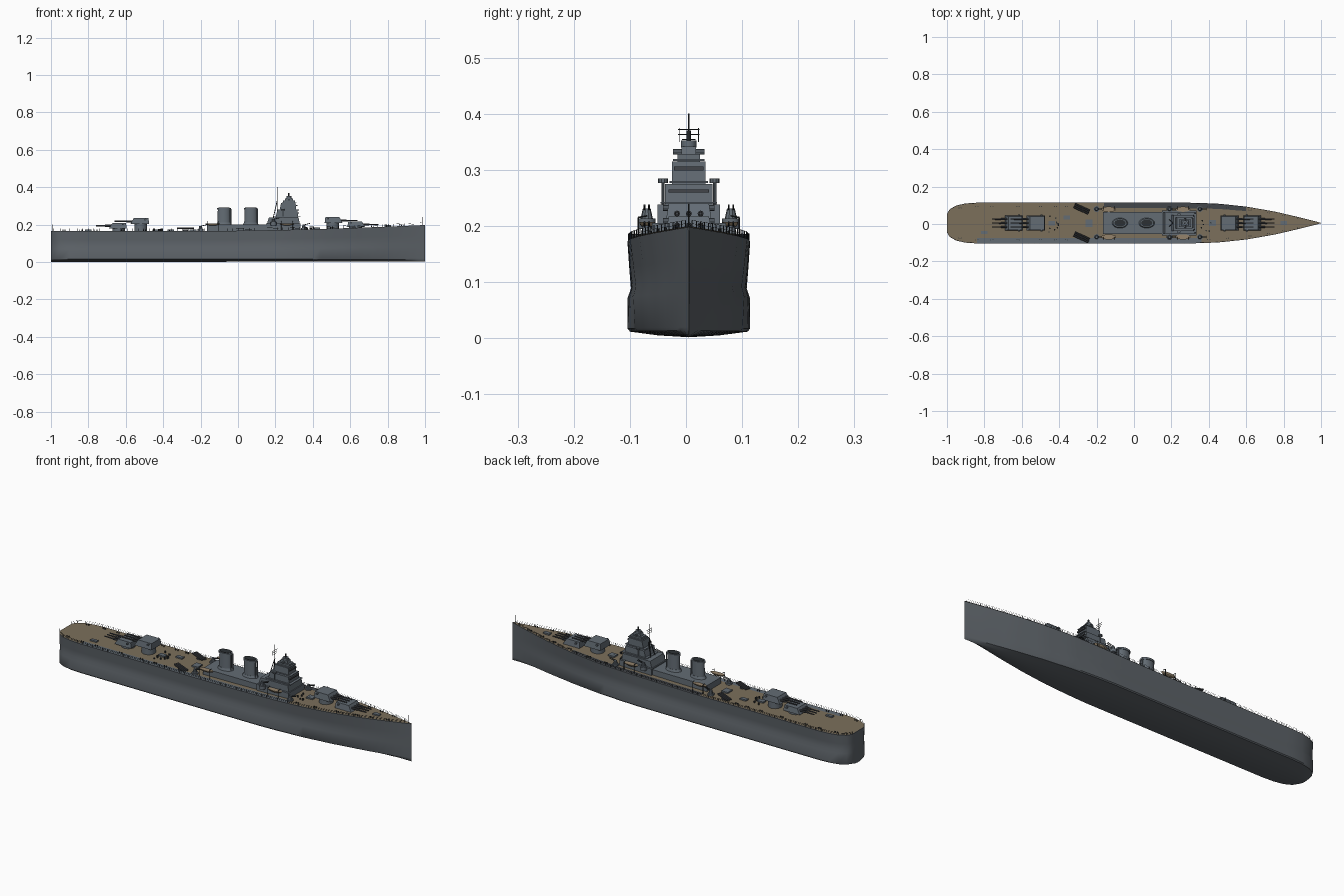
import bpy, bmesh, math, random
from mathutils import Matrix, Vector

if "Cube" in bpy.data.objects:
    bpy.data.objects.remove(bpy.data.objects["Cube"])
random.seed(4)
CY = 0.005  # ship's centreline


def material(name, rgb):
    m = bpy.data.materials.new(name)
    m.use_nodes = True
    m.diffuse_color = (*rgb, 1)
    m.node_tree.nodes["Principled BSDF"].inputs["Base Color"].default_value = (*rgb, 1)
    return m


HULL = material("hull grey", (0.11, 0.125, 0.14))
STEEL = material("upperworks grey", (0.125, 0.15, 0.175))
WOOD = material("deck wood", (0.2, 0.16, 0.105))
DARK = material("dark fittings", (0.025, 0.03, 0.034))
SHADE = material("dark deck grey", (0.055, 0.06, 0.068))
BOAT = material("boat tan", (0.3, 0.23, 0.15))


def finish(name, bm, mats, smooth=False):
    bmesh.ops.recalc_face_normals(bm, faces=bm.faces)
    me = bpy.data.meshes.new(name)
    bm.to_mesh(me)
    bm.free()
    for m in mats:
        me.materials.append(m)
    ob = bpy.data.objects.new(name, me)
    bpy.context.collection.objects.link(ob)
    if smooth:
        bpy.ops.object.select_all(action='DESELECT')
        ob.select_set(True)
        bpy.context.view_layer.objects.active = ob
        bpy.ops.object.shade_smooth_by_angle(angle=math.radians(35))
    return ob


def box(bm, x0, x1, y, hw, z0, z1, front=0, back=0, side=0):
    """Block whose top is drawn in by front, back and side."""
    lo = [(x0, -hw), (x1, -hw), (x1, hw), (x0, hw)]
    hi = [(x0 + back, side - hw), (x1 - front, side - hw),
          (x1 - front, hw - side), (x0 + back, hw - side)]
    a = [bm.verts.new((px, CY + y + py, z0)) for px, py in lo]
    b = [bm.verts.new((px, CY + y + py, z1)) for px, py in hi]
    bm.faces.new(a)
    bm.faces.new(b)
    for i in range(4):
        j = (i + 1) % 4
        bm.faces.new((a[i], a[j], b[j], b[i]))


def rod(bm, p, q, r, r2=None, seg=8, sy=1):
    p, q = Vector(p), Vector(q)
    d = q - p
    rot = d.to_track_quat('Z', 'Y').to_matrix().to_4x4()
    mid = (p + q) / 2 + Vector((0, CY, 0))
    bmesh.ops.create_cone(bm, cap_ends=True, segments=seg, radius1=r, radius2=r if r2 is None else r2,
                          depth=d.length, matrix=Matrix.Translation(mid) @ Matrix.Diagonal((1, sy, 1, 1)) @ rot)


# Hull lines
PLAN = [(-1, .05), (-.985, .074), (-.95, .094), (-.9, .105), (-.84, .109), (.3, .109), (.45, .104),
        (.6, .088), (.75, .062), (.9, .027), (1, .001)]


def half(x):
    for (xa, wa), (xb, wb) in zip(PLAN, PLAN[1:]):
        if x <= xb:
            return wa + (wb - wa) * (x - xa) / (xb - xa)
    return PLAN[-1][1]


def sheer(x):
    return 0.166 + 0.032 * max(0, (x + .2) / 1.2) ** 1.7


stations = [p[0] for p in PLAN[:5]] + [-.84 + 1.84 * i / 46 for i in range(1, 47)]
SECTION = [(1, 1), (.97, .72), (.945, .52), (1, .42), (1, .1), (.96, .07), (.5, .03), (0, .01)]

bm = bmesh.new()
rows = []
for x in stations:
    t = max(0, (x - .2) / .8)
    pts = []
    for f, h in SECTION:
        w = half(x) * f * (1 - .3 * t * (1 - h))
        pts.append((w, h * sheer(x)))
    ring = pts + [(-w, z) for w, z in reversed(pts[:-1])]
    rows.append([bm.verts.new((x, CY + w, z)) for w, z in ring])
for a, b in zip(rows, rows[1:]):
    for i in range(len(a) - 1):
        bm.faces.new((a[i], a[i + 1], b[i + 1], b[i]))
    bm.faces.new((a[-1], a[0], b[0], b[-1]))
bm.faces.new(rows[0])
bm.faces.new(rows[-1])
finish("hull", bm, [HULL], True)

# Wooden deck with grey waterways amidships
bm = bmesh.new()
rows = [[bm.verts.new((x, CY + f * half(x) * .985, sheer(x) + .002)) for f in (-1, -.74, .74, 1)]
        for x in stations]
for x, a, b in zip(stations, rows, rows[1:]):
    for i in range(3):
        f = bm.faces.new((a[i], b[i], b[i + 1], a[i + 1]))
        if i == 0 and -.86 < x < .34:
            f.material_index = 1
        if i == 2 and -.16 < x < .6:
            f.material_index = 2
finish("deck", bm, [WOOD, STEEL, SHADE])

# Railing round the deck edge
bm = bmesh.new()
for s in (-1, 1):
    xs = [-1, -.985, -.95, -.9] + [-.86 + .0297 * i for i in range(63)]
    path = [(x, s * half(x) * .985, sheer(x)) for x in xs]
    for p in path:
        rod(bm, p, (p[0], p[1], p[2] + .013), .0009, seg=4)
    for h in (.007, .013):
        for p, q in zip(path, path[1:]):
            rod(bm, (p[0], p[1], p[2] + h), (q[0], q[1], q[2] + h), .0004, seg=3)
rod(bm, (.985, 0, .195), (.985, 0, .24), .001, seg=5)
rod(bm, (-.99, 0, .165), (-.99, 0, .2), .001, seg=5)
finish("railing", bm, [DARK])

# Deckhouse and bridge tower
bm = bmesh.new()
box(bm, -.165, .17, 0, .058, .16, .2)
box(bm, .15, .335, 0, .066, .16, .205)
box(bm, .155, .33, 0, .056, .205, .238, .006, .01)
box(bm, .2, .322, 0, .042, .238, .275, .004, .01)
box(bm, .222, .312, 0, .03, .275, .315, .004, .008)
box(bm, .24, .305, 0, .02, .315, .328)
box(bm, .25, .295, 0, .013, .328, .342, .004, .004)
finish("deckhouse_and_bridge", bm, [STEEL])

# Bridge platforms, windows and rangefinder
bm = bmesh.new()
for x0, x1, hw, z in ((.19, .335, .05, .24), (.21, .325, .034, .277), (.235, .313, .028, .316)):
    box(bm, x0, x1, 0, hw, z, z + .003)
finish("bridge_platforms", bm, [STEEL])
bm = bmesh.new()
box(bm, .26, .317, 0, .026, .299, .306)
box(bm, .27, .325, 0, .036, .26, .265)
finish("bridge_windows", bm, [SHADE])
bm = bmesh.new()
rod(bm, (.272, 0, .34), (.272, 0, .352), .014, seg=12)
rod(bm, (.272, -.028, .332), (.272, .028, .332), .005, seg=8)
for s in (-1, 1):
    rod(bm, (.24, s * .046, .238), (.24, s * .046, .277), .003)
    rod(bm, (.24, s * .046, .277), (.24, s * .046, .285), .009, seg=10)
finish("fire_directors", bm, [STEEL], True)

# Tripod mast with yards
bm = bmesh.new()
rod(bm, (.21, 0, .2), (.21, 0, .4), .0025, .001)
for s in (-1, 1):
    rod(bm, (.18, s * .025, .2), (.21, 0, .33), .002)
for z, w in ((.372, .019), (.363, .019), (.354, .012)):
    rod(bm, (.21, -w, z), (.21, w, z), .0011, seg=5)
for s in (-1, 1):
    rod(bm, (.21, s * .017, .35), (.21, s * .017, .375), .0008, seg=4)
rod(bm, (.272, 0, .35), (.272, 0, .37), .004)
finish("mast", bm, [DARK])

# Twin funnels with caps and steam pipes
for n, x in (("aft", -.075), ("forward", .068)):
    bm = bmesh.new()
    rod(bm, (x, 0, .2), (x, 0, .285), .035, .033, 24, .65)
    rod(bm, (x, 0, .2), (x, 0, .212), .042, .036, 24, .65)
    rod(bm, (x, 0, .28), (x, 0, .29), .037, .037, 24, .65)
    for s in (-1, 1):
        rod(bm, (x + .036, s * .008, .2), (x + .036, s * .008, .283), .003)
    finish(n + "_funnel", bm, [STEEL], True)
    bm = bmesh.new()
    rod(bm, (x, 0, .288), (x, 0, .292), .03, .03, 24, .62)
    finish(n + "_funnel_mouth", bm, [DARK])

# Triple main turrets: rear, face, muzzle, underside, roof
for name, rear, face, muzzle, z0, z1 in (
        ("fore_lower", .585, .68, .752, .187, .217), ("fore_upper", .463, .56, .64, .208, .24),
        ("aft_lower", -.595, -.69, -.76, .18, .208), ("aft_upper", -.475, -.575, -.66, .204, .235)):
    d = 1 if face > 0 else -1
    mid = rear * .55 + face * .45
    bm = bmesh.new()
    rod(bm, (mid, 0, .16), (mid, 0, z0), .034, seg=20)
    slope = dict(front=.018, back=.004) if d > 0 else dict(front=.004, back=.018)
    box(bm, min(rear, face), max(rear, face), 0, .041, z0, z1, side=.005, **slope)
    rod(bm, (rear + d * .02, -.046, z1 - .008), (rear + d * .02, .046, z1 - .008), .005)
    finish(name + "_turret", bm, [STEEL], True)
    bm = bmesh.new()
    zb = z0 + .014
    for y in (-.021, 0, .021):
        rod(bm, (face - d * .02, y, zb), (face + d * .02, y, zb), .0055)
        rod(bm, (face, y, zb), (muzzle, y, zb), .0042, .003)
    finish(name + "_barrels", bm, [SHADE], True)

# Ship's boats on cradles
for x in (-.135, .262):
    for s, side in ((-1, "right"), (1, "left")):
        bm = bmesh.new()
        bmesh.ops.create_uvsphere(bm, u_segments=16, v_segments=8, radius=1, matrix=Matrix.Translation(
            (x, CY + s * .074, .207)) @ Matrix.Diagonal((.04, .014, .012, 1)))
        bmesh.ops.bisect_plane(bm, geom=bm.verts[:] + bm.edges[:] + bm.faces[:], clear_outer=True,
                               plane_co=(0, 0, .207), plane_no=(0, 0, 1))
        bmesh.ops.holes_fill(bm, edges=bm.edges)
        finish(("aft_" if x < 0 else "fore_") + side + "_boat", bm, [BOAT], True)

# Davits, gun platforms, anti-aircraft guns
davits, mounts, guns = bmesh.new(), bmesh.new(), bmesh.new()
for s in (-1, 1):
    for x in (-.165, -.105, .232, .292):
        rod(davits, (x, s * .09, .166), (x, s * .09, .215), .0015, seg=5)
        rod(davits, (x, s * .09, .215), (x, s * .074, .218), .0015, seg=5)
    for x, z in ((-.2, .168), (.352, .175), (.19, .205)):
        y = s * .075
        rod(mounts, (x, y, z - .01), (x, y, z + .008), .016, seg=14)
        rod(mounts, (x, y, z + .008), (x, y, z + .026), .011, .007, seg=10)
        for dy in (-.004, .004):
            rod(guns, (x - .006, y + dy, z + .022), (x + .034, y + dy, z + .032), .0018, seg=6)
finish("davits", davits, [DARK])
finish("gun_mounts", mounts, [STEEL], True)
finish("light_guns", guns, [DARK])

# Torpedo tubes, trained at an angle
bm = bmesh.new()
for s in (-1, 1):
    y = s * .076
    rod(bm, (-.28, y, .16), (-.28, y, .174), .015, seg=12)
    for k in (-1, 0, 1):
        a, b = k * .004, k * .009
        rod(bm, (-.32 + a, y + .018 + b, .181), (-.24 + a, y - .018 + b, .181), .0045)
finish("torpedo_tubes", bm, [SHADE], True)

# Deck fittings: bollards, vents, hatches and winches
bm = bmesh.new()
for s in (-1, 1):
    for x in (-.93, -.84, -.76, -.62, -.5, -.42, -.36, .4, .5, .62, .72, .8, .88):
        z, y = sheer(x), s * half(x) * .82
        for dx in (-.006, .006):
            rod(bm, (x + dx, y, z), (x + dx, y, z + .008), .0028, seg=6)
for i in range(16):
    x, y = random.choice((-1, 1)) * random.uniform(.38, .44) - .02, random.uniform(-.06, .06)
    rod(bm, (x, y, sheer(x)), (x, y, sheer(x) + random.uniform(.006, .014)), .004, seg=8)
finish("bollards_and_vents", bm, [DARK])
bm = bmesh.new()
for x, y, w in ((-.44, 0, .012), (-.8, -.05, .008), (-.36, .03, .01), (-.24, 0, .02), (.42, 0, .016), (.8, 0, .01)):
    box(bm, x - .018, x + .018, y, w, sheer(x), sheer(x) + .009)
finish("hatches", bm, [STEEL])
